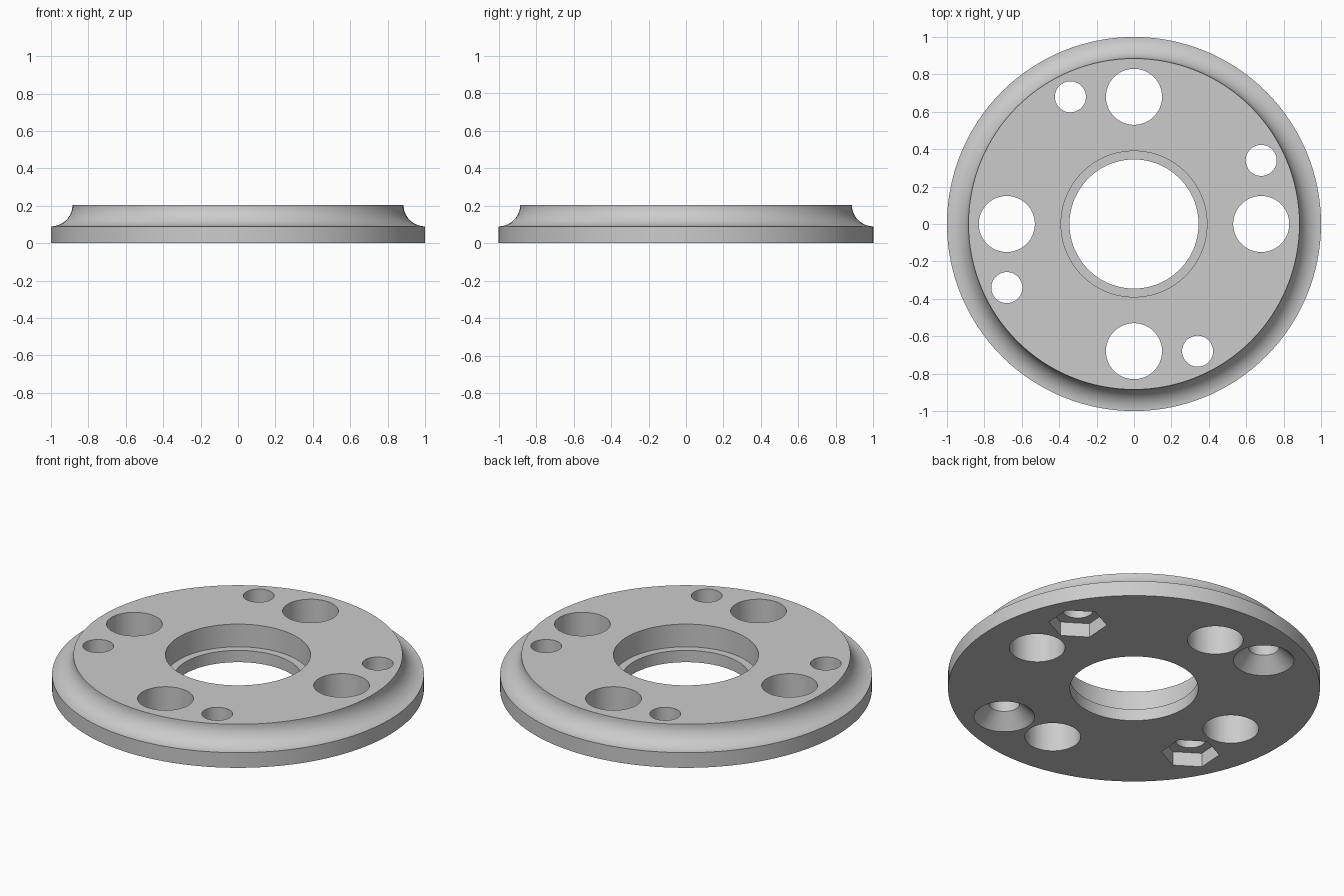
import bpy, bmesh, math

if "Cube" in bpy.data.objects:
    bpy.data.objects.remove(bpy.data.objects["Cube"], do_unlink=True)

# Single plain metal colour
GREY = (0.6, 0.6, 0.6, 1)
metal = bpy.data.materials.new("plain grey metal")
metal.use_nodes = True
metal.diffuse_color = GREY
metal.node_tree.nodes["Principled BSDF"].inputs["Base Color"].default_value = GREY

HEIGHT = 0.205
RIM_Z = 0.09


def lathe(name, profile, sides, closed=False, location=(0, 0), turn=0.0):
    """Revolve an (r, z) profile around z; a profile ending on the axis gives a solid."""
    bm = bmesh.new()
    verts = [bm.verts.new((r, 0, z)) for r, z in profile]
    pairs = list(zip(verts, verts[1:]))
    if closed:
        pairs.append((verts[-1], verts[0]))
    edges = [bm.edges.new(p) for p in pairs]
    bmesh.ops.spin(bm, geom=verts + edges, axis=(0, 0, 1), cent=(0, 0, 0),
                   angle=math.tau, steps=sides, use_duplicate=False)
    bmesh.ops.remove_doubles(bm, verts=bm.verts, dist=1e-5)
    bmesh.ops.recalc_face_normals(bm, faces=bm.faces)
    mesh = bpy.data.meshes.new(name)
    bm.to_mesh(mesh)
    bm.free()
    mesh.materials.append(metal)
    obj = bpy.data.objects.new(name, mesh)
    obj.location = (*location, 0)
    obj.rotation_euler.z = turn
    bpy.context.collection.objects.link(obj)
    return obj


def plug(r, top):
    """Profile of a plain cylinder starting below the underside."""
    return [(0, -0.1), (r, -0.1), (r, top), (0, top)]


# Flange disc: stepped bore, straight rim and concave cove up to the top face
cove_r = HEIGHT - RIM_Z
cove = [(1 - cove_r * math.sin(a), HEIGHT - cove_r * math.cos(a))
        for a in (i * math.pi / 2 / 16 for i in range(17))]
bore = [(0.39, HEIGHT), (0.39, 0.07), (0.345, 0.07), (0.345, 0)]
disc = lathe("flange_disc", [(1, 0)] + cove + bore, 128, closed=True)

# Hole cutters: four large holes, with two countersunk and two hex-pocket screw holes
cutters = []
BIG_R, SCREW_R, POCKET = 0.15, 0.083, 0.083
screw_dist, screw_angle = math.hypot(0.68, 0.34), math.atan2(0.34, 0.68)
countersink = [(0, -0.02), (0.183, -0.02), (SCREW_R, 0.08), (SCREW_R, 0.3), (0, 0.3)]
for i in range(4):
    a = i * math.pi / 2
    cutters.append(lathe("large_hole_cutter", plug(BIG_R, 0.3), 48,
                         location=(0.68 * math.cos(a), 0.68 * math.sin(a))))
    a += screw_angle
    spot = (screw_dist * math.cos(a), screw_dist * math.sin(a))
    if i % 2:
        cutters.append(lathe("countersunk_hole_cutter", countersink, 48, location=spot))
    else:
        cutters.append(lathe("screw_hole_cutter", plug(SCREW_R, 0.3), 48, location=spot))
        cutters.append(lathe("hex_pocket_cutter", plug(0.157, POCKET), 6,
                             location=spot, turn=screw_angle))

for cutter in cutters:
    mod = disc.modifiers.new("cut", "BOOLEAN")
    mod.operation = "DIFFERENCE"
    mod.solver = "EXACT"
    mod.object = cutter

# Bake the cuts, drop the cutters and smooth the curved walls
bpy.context.view_layer.update()
baked = bpy.data.meshes.new_from_object(disc.evaluated_get(bpy.context.evaluated_depsgraph_get()))
disc.modifiers.clear()
disc.data = baked
for cutter in cutters:
    bpy.data.objects.remove(cutter, do_unlink=True)

bpy.ops.object.select_all(action="DESELECT")
disc.select_set(True)
bpy.context.view_layer.objects.active = disc
bpy.ops.object.shade_smooth_by_angle(angle=math.radians(30))
